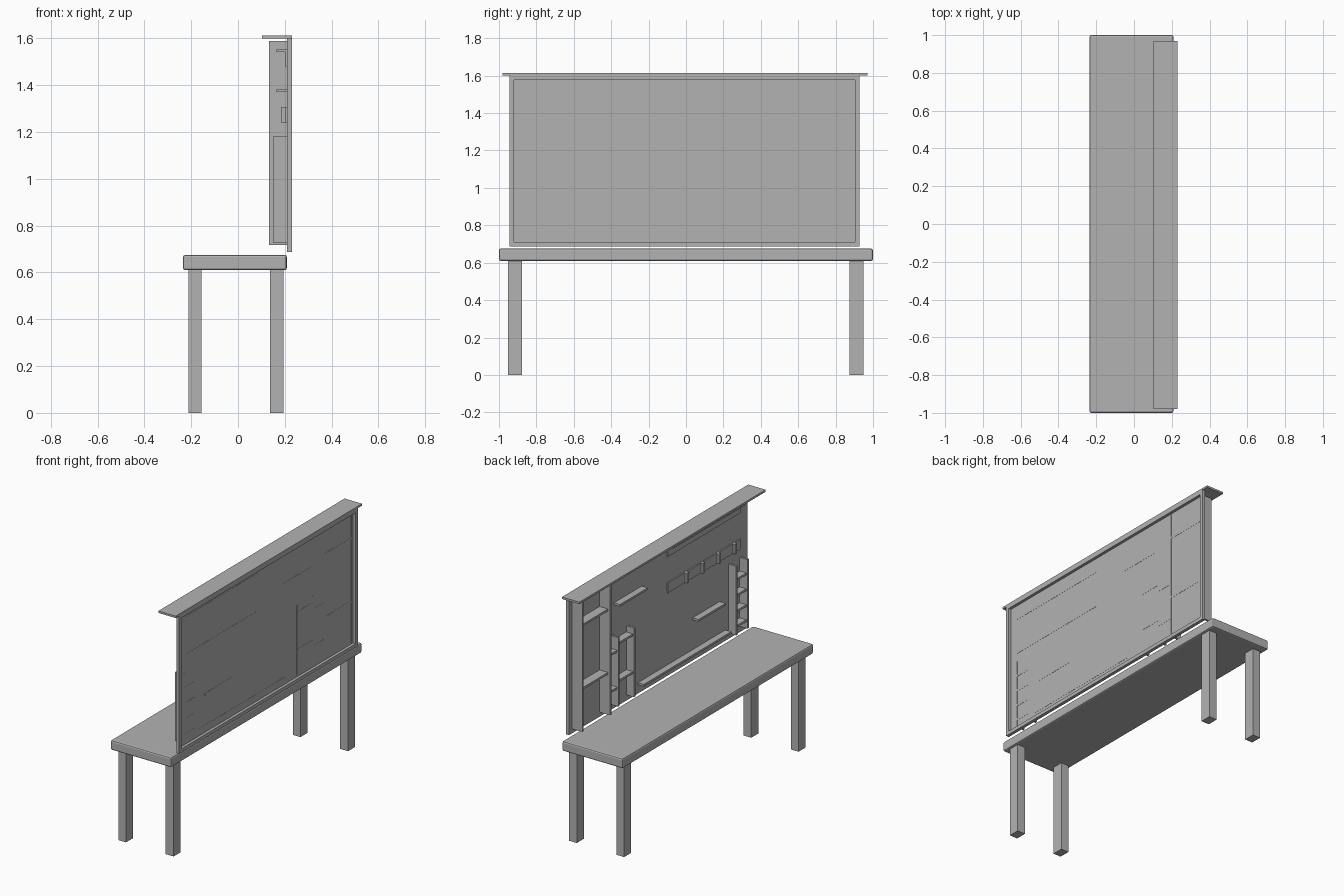
import bpy
import bmesh
from mathutils import Vector

cube = bpy.data.objects.get("Cube")
if cube:
    bpy.data.objects.remove(cube, do_unlink=True)

grey = bpy.data.materials.new("plain_grey")
grey.use_nodes = True
colour = (0.45, 0.45, 0.45, 1)
grey.diffuse_color = colour
grey.node_tree.nodes["Principled BSDF"].inputs["Base Color"].default_value = colour

BACK = 0.212    # rear ends of all fittings, just through the panel
THICK = 0.014   # board thickness


def box(name, x, y, z, bevel=0.0):
    """Box from (min, max) ranges on each axis."""
    bm = bmesh.new()
    bmesh.ops.create_cube(bm, size=1)
    low = Vector((x[0], y[0], z[0]))
    high = Vector((x[1], y[1], z[1]))
    size, mid = high - low, (low + high) / 2
    for v in bm.verts:
        v.co = Vector(a * b for a, b in zip(v.co, size)) + mid
    mesh = bpy.data.meshes.new(name)
    bm.to_mesh(mesh)
    bm.free()
    mesh.materials.append(grey)
    obj = bpy.data.objects.new(name, mesh)
    bpy.context.collection.objects.link(obj)
    if bevel:
        mod = obj.modifiers.new("soft_edges", 'BEVEL')
        mod.width = bevel
        mod.segments = 2
    return obj


def shelf(name, front, y, z):
    return box(name, (front, BACK), y, (z - THICK / 2, z + THICK / 2))


def divider(name, front, y, z):
    return box(name, (front, BACK), (y - THICK / 2, y + THICK / 2), z)


# Bench top and legs
box("bench_top", (-0.235, 0.209), (-1, 1), (0.61, 0.675), bevel=0.01)
for side, x in (("left", (0.136, 0.194)), ("right", (-0.211, -0.155))):
    for end, y in (("front", (-0.951, -0.877)), ("back", (0.875, 0.949))):
        box(f"{end}_{side}_leg", x, y, (0, 0.612))

# Back panel with raised frame and cap board
Y0, Y1, Z0, Z1 = -0.944, 0.927, 0.687, 1.602
RIM = 0.024
box("back_panel", (0.2085, 0.211), (Y0, Y1), (Z0, Z1))
frame_x = (0.209, 0.23)
box("frame_bottom", frame_x, (Y0, Y1), (Z0, Z0 + RIM))
box("frame_top", frame_x, (Y0, Y1), (Z1 - RIM, Z1))
box("frame_front_post", frame_x, (Y0, Y0 + RIM), (Z0 + RIM, Z1 - RIM))
box("frame_back_post", frame_x, (Y1 - RIM, Y1), (Z0 + RIM, Z1 - RIM))
box("cap_board", (0.102, 0.23), (-0.98, 0.97), (1.6, 1.613))

# Tall cabinet bay
for y in (0.6, 0.89):
    divider("tall_divider", 0.132, y, (0.717, 1.588))
for z in (0.99, 1.41):
    shelf("tall_bay_shelf", 0.147, (0.6, 0.89), z)

# Half-height dividers and their shelves
for y in (0.485, 0.32, -0.75, -0.867):
    divider("short_divider", 0.152, y, (0.725, 1.182))
bays = (
    ((0.485, 0.6), (0.845, 1.09)),
    ((0.32, 0.485), (0.885, 1.135)),
    ((-0.867, -0.75), (0.775, 0.875, 0.98, 1.085)),
)
for span, heights in bays:
    for z in heights:
        shelf("short_bay_shelf", 0.16, span, z)

# Open shelves on the panel
shelf("upper_shelf", 0.165, (0.165, 0.456), 1.377)
shelf("middle_shelf", 0.165, (-0.65, -0.367), 0.963)
shelf("long_ledge", 0.165, (-0.71, 0.206), 0.752)

# Bracketed shelf and peg rail
rail = (-0.857, -0.097)
box("shelf_back_plate", (0.2, BACK), rail, (1.48, 1.553))
shelf("top_shelf", 0.165, rail, 1.548)
box("peg_rail", (0.2, BACK), rail, (1.24, 1.306))
for i in range(4):
    y = -0.285 - i * 0.167
    box("rail_peg", (0.184, 0.201), (y - 0.01, y + 0.01), (1.24, 1.306))
